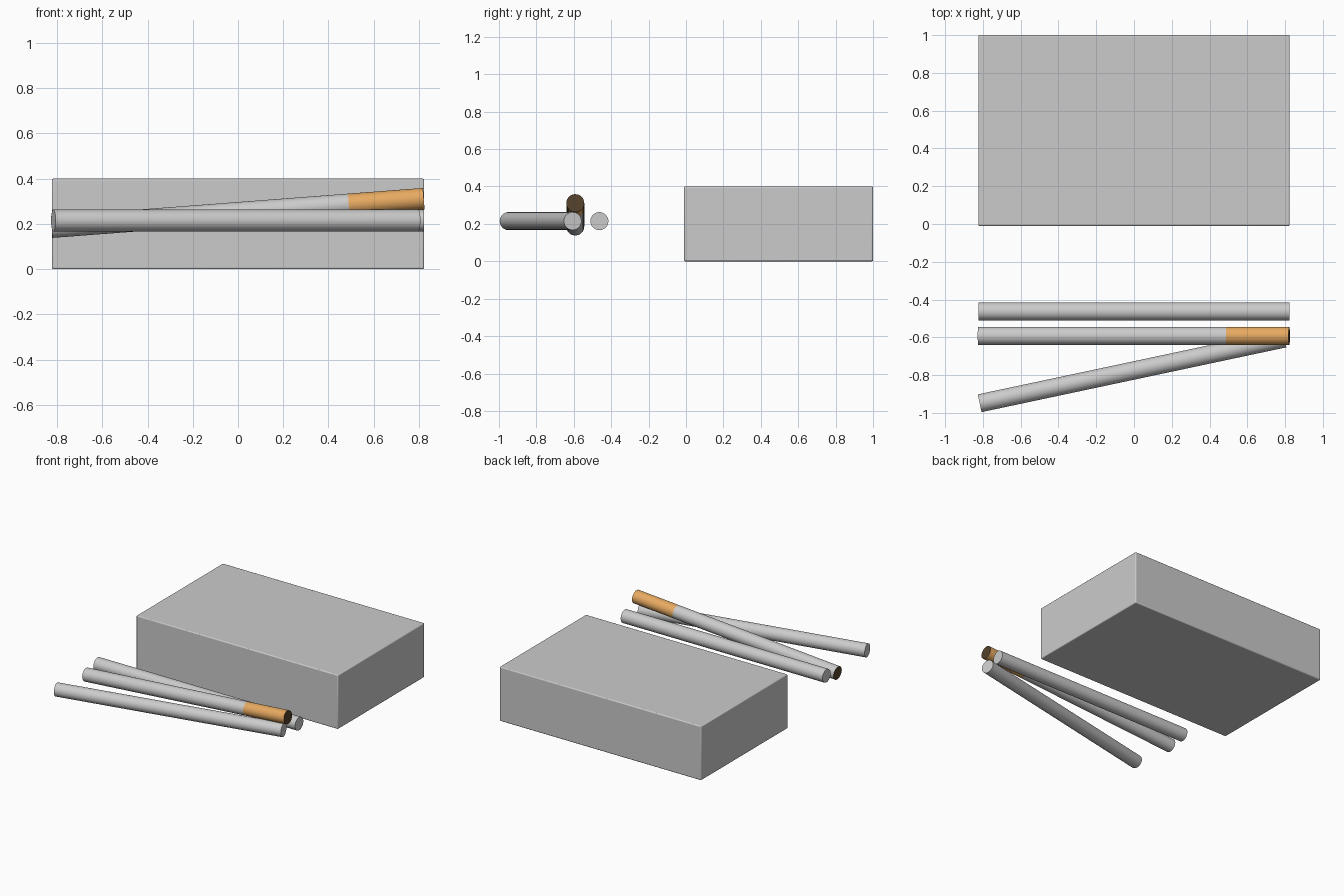
import bpy
import bmesh
from mathutils import Vector

if "Cube" in bpy.data.objects:
    bpy.data.objects.remove(bpy.data.objects["Cube"])

RADIUS = 0.048
SIDES = 48


def material(name, colour):
    mat = bpy.data.materials.new(name)
    mat.diffuse_color = colour
    mat.use_nodes = True
    mat.node_tree.nodes["Principled BSDF"].inputs["Base Color"].default_value = mat.diffuse_color
    return mat


def rounded_box(name, low, high, bevel):
    low, high = Vector(low), Vector(high)
    bpy.ops.mesh.primitive_cube_add(size=1, location=(low + high) / 2)
    obj = bpy.context.object
    obj.name = name
    obj.scale = high - low
    bpy.ops.object.transform_apply(location=False, rotation=False, scale=True)
    mod = obj.modifiers.new("soft_edges", "BEVEL")
    mod.width = bevel
    mod.segments = 3
    bpy.ops.object.shade_smooth_by_angle()
    return obj


def rod(name, start, end, side_mat=None, start_mat=None, end_mat=None):
    """Round rod between two points, with optional cap materials."""
    start, end = Vector(start), Vector(end)
    axis = end - start
    bpy.ops.mesh.primitive_cylinder_add(
        vertices=SIDES, radius=RADIUS, depth=axis.length, location=(start + end) / 2)
    obj = bpy.context.object
    obj.name = name
    obj.rotation_mode = "QUATERNION"
    obj.rotation_quaternion = axis.to_track_quat("Z", "Y")
    mats = [side_mat, start_mat, end_mat]
    if any(mats):
        for mat in mats:
            obj.data.materials.append(mat)
        for face in obj.data.polygons:
            if face.normal.z < -0.9:
                face.material_index = 1
            elif face.normal.z > 0.9:
                face.material_index = 2
    bpy.ops.object.shade_smooth_by_angle()
    return obj


def drop_cap(obj, top):
    """Open one end of a rod where it joins the next section."""
    bm = bmesh.new()
    bm.from_mesh(obj.data)
    sign = 1 if top else -1
    caps = [f for f in bm.faces if f.normal.z * sign > 0.9]
    bmesh.ops.delete(bm, geom=caps, context="FACES_ONLY")
    bm.to_mesh(obj.data)
    bm.free()


orange = material("orange_paper", (0.80, 0.40, 0.12, 1))
brown = material("dark_brown", (0.09, 0.055, 0.025, 1))
grey = material("plain_grey", (0.6, 0.6, 0.6, 1))

# Carton
rounded_box("carton", (-0.824, -0.01, 0), (0.824, 1.0, 0.4), 0.007)

# Plain rods lying level
rod("back_rod", (-0.824, -0.463, 0.215), (0.824, -0.463, 0.215))
rod("front_rod", (-0.817, -0.949, 0.215), (0.797, -0.606, 0.215))

# Tilted rod with a coloured tip and dark ends
low_end = Vector((-0.824, -0.592, 0.186))
high_end = Vector((0.822, -0.592, 0.311))
joint = low_end.lerp(high_end, (0.49 + 0.824) / 1.646)
drop_cap(rod("tilted_rod", low_end, joint, grey, brown, grey), True)
drop_cap(rod("tilted_rod_tip", joint, high_end, orange, orange, brown), False)
